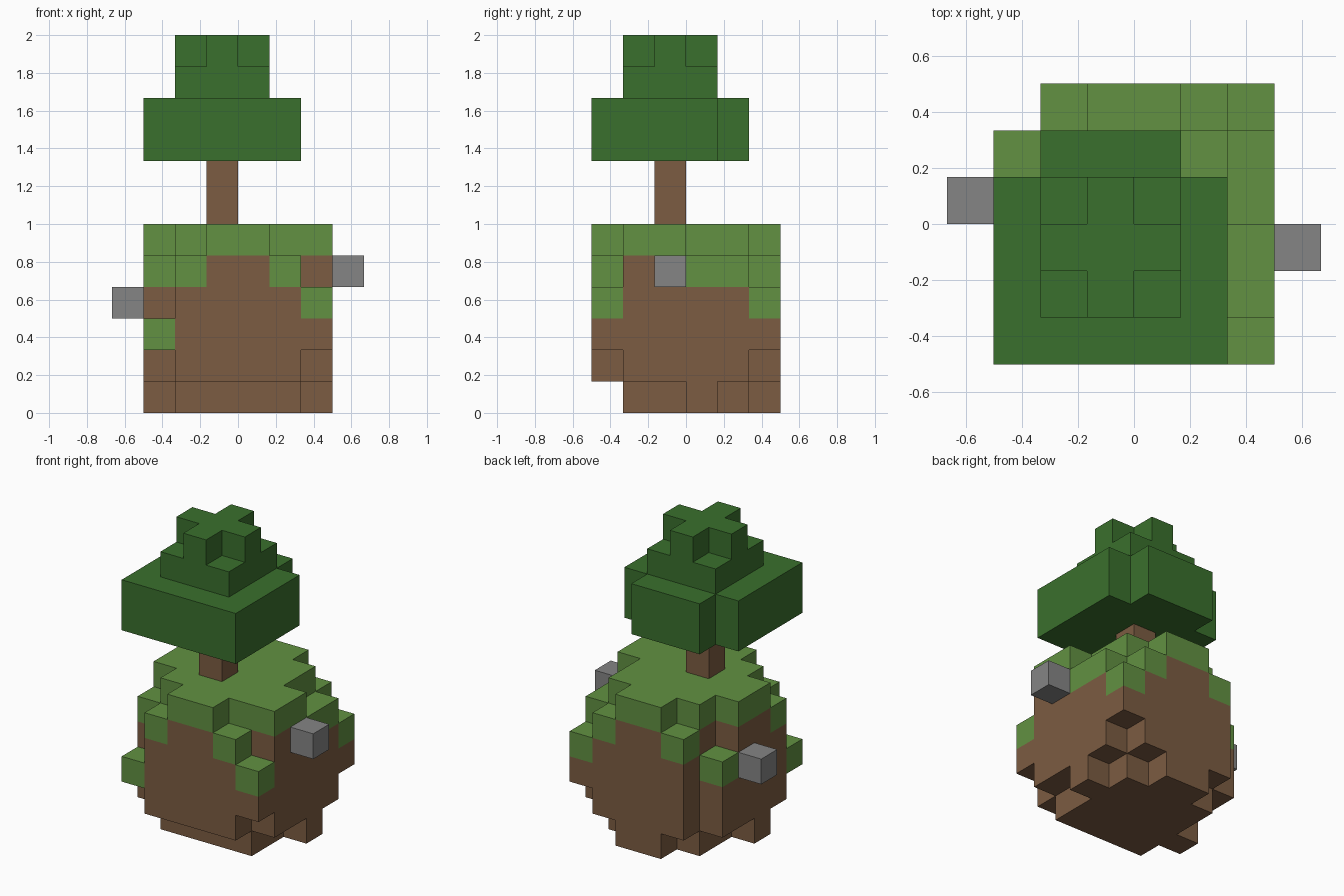
import bpy
import bmesh
from mathutils import Vector

U = 1 / 6  # edge of one cube cell

if "Cube" in bpy.data.objects:
    bpy.data.objects.remove(bpy.data.objects["Cube"], do_unlink=True)


def material(name, rgb):
    mat = bpy.data.materials.new(name)
    mat.use_nodes = True
    mat.diffuse_color = (*rgb, 1)
    mat.node_tree.nodes["Principled BSDF"].inputs["Base Color"].default_value = (*rgb, 1)
    return mat


soil = material("soil brown", (0.202, 0.107, 0.054))
grass = material("grass green", (0.122, 0.283, 0.054))
leaf = material("leaf green", (0.042, 0.162, 0.026))
stone = material("stone grey", (0.235, 0.235, 0.235))


def box(x, y, z):
    """Set of cells filling three half-open ranges."""
    return {(i, j, k) for i in range(*x) for j in range(*y) for k in range(*z)}


def cell_object(name, cells, mats, pick=lambda c: 0):
    """Outer skin of a set of cells; pick gives the material slot of a cell."""
    bm = bmesh.new()
    for c in sorted(cells):
        centre = Vector(c) + Vector((0.5, 0.5, 0.5))
        for axis in range(3):
            for sign in (-1, 1):
                n = Vector((0, 0, 0))
                n[axis] = sign
                if tuple(int(a + b) for a, b in zip(c, n)) in cells:
                    continue
                u = Vector((n.y, n.z, n.x))
                v = n.cross(u)
                corners = (-u - v, u - v, u + v, v - u)
                verts = [bm.verts.new((centre + (n + d) / 2) * U) for d in corners]
                bm.faces.new(verts).material_index = pick(c)
    bmesh.ops.remove_doubles(bm, verts=bm.verts, dist=U / 100)
    mesh = bpy.data.meshes.new(name)
    bm.to_mesh(mesh)
    bm.free()
    for m in mats:
        mesh.materials.append(m)
    obj = bpy.data.objects.new(name, mesh)
    bpy.context.collection.objects.link(obj)
    return obj


# Ground: a rounded lump, given as half widths of the rows in each layer
wide = (2, 3, 3, 3, 3, 2)
layers = [(0, 2, 2, 2, 2, 1), wide, wide, wide, wide, (1, 2, 3, 3, 2, 1)]
ground = set()
for k, rows in enumerate(layers):
    for j, half in enumerate(rows, start=-3):
        ground |= box((-half, half), (j, j + 1), (k, k + 1))

# Irregular bumps and gaps
ground |= {(-3, -1, 0), (2, 0, 0),
           (-3, -3, 2), (2, -3, 2), (2, 2, 2),
           (2, -3, 3), (2, 2, 3), (2, -2, 5)}
ground -= {(-3, 1, 4), (2, 0, 5)}

# Cells open to the sky carry grass
cell_object("ground", ground, [soil, grass],
            lambda c: int((c[0], c[1], c[2] + 1) not in ground))

# Stones on both sides
cell_object("left_stone", {(3, -1, 4)}, [stone])
cell_object("right_stone", {(-4, 0, 3)}, [stone])

# Tree
cell_object("trunk", box((-1, 0), (-1, 0), (6, 8)), [soil])
crown = box((-3, 2), (-3, 1), (8, 10)) | box((-2, 1), (1, 2), (8, 10))
crown |= box((-2, 1), (-2, 1), (10, 11))
crown |= box((-2, 1), (-1, 0), (11, 12)) | box((-1, 0), (-2, 1), (11, 12))
cell_object("tree_crown", crown, [leaf])
